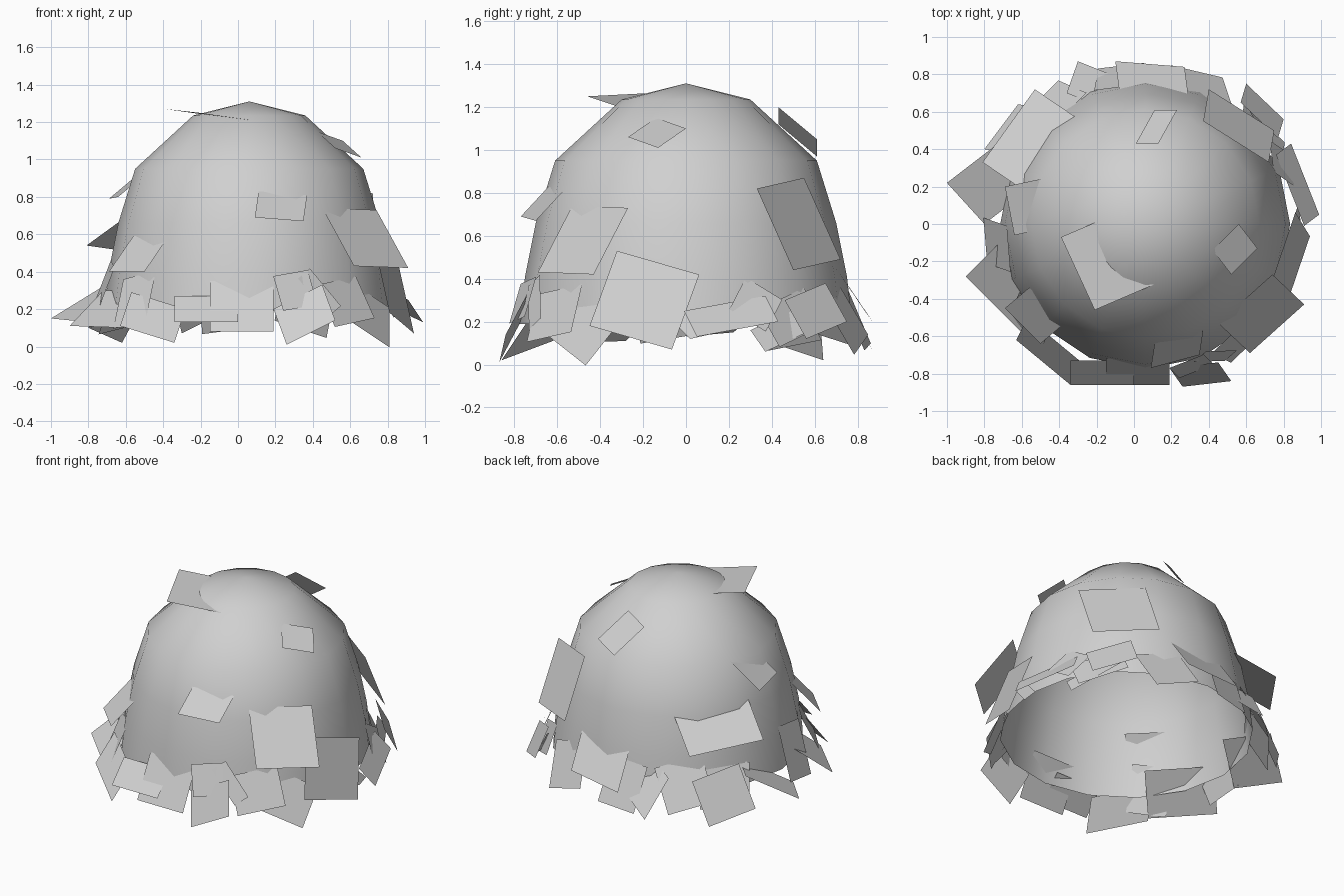
import bpy
import bmesh
from math import radians, sin, cos
from mathutils import Vector, Matrix

default_cube = bpy.data.objects.get("Cube")
if default_cube:
    bpy.data.objects.remove(default_cube, do_unlink=True)

grey = bpy.data.materials.new("plain grey")
grey.use_nodes = True
grey.diffuse_color = (0.63, 0.63, 0.63, 1)
grey.node_tree.nodes["Principled BSDF"].inputs["Base Color"].default_value = grey.diffuse_color

CENTRE = Vector((0.06, 0, 0))


def add_object(name, bm, smooth=False):
    """Turn a bmesh into a grey object in the scene."""
    mesh = bpy.data.meshes.new(name)
    for face in bm.faces:
        face.smooth = smooth
    bm.to_mesh(mesh)
    bm.free()
    mesh.materials.append(grey)
    obj = bpy.data.objects.new(name, mesh)
    bpy.context.collection.objects.link(obj)
    return obj


def add_card(name, corner, side_a, side_b):
    """Flat four-sided card from one corner and its two neighbours."""
    corner, side_a, side_b = Vector(corner), Vector(side_a), Vector(side_b)
    points = [corner, side_a, side_a + side_b - corner, side_b]
    # wind the face so that it looks away from the dome's core
    normal = (side_a - corner).cross(side_b - corner)
    middle = (side_a + side_b) / 2
    if normal.dot(middle - CENTRE - Vector((0, 0, 0.2))) < 0:
        points.reverse()
    bm = bmesh.new()
    bm.faces.new([bm.verts.new(p) for p in points])
    add_object(name, bm)


def add_hem_card(name, angle, height, wide, tall, roll, flare):
    """Card hung around the rim, rolled in its plane and flared outwards."""
    angle = radians(angle)
    outward = Vector((cos(angle), sin(angle), 0))
    tangent = Vector((-sin(angle), cos(angle), 0))
    flare = radians(flare)
    up = Vector((0, 0, cos(flare))) - outward * sin(flare)
    turn = Matrix.Rotation(radians(roll), 3, tangent.cross(up))
    across, along = turn @ tangent * wide, turn @ up * tall
    middle = CENTRE + outward * 0.8 + Vector((0, 0, height))
    corner = middle - (across + along) / 2
    add_card(name, corner, corner + across, corner + along)


# Open dome shell, lathed from a coarse profile
profile = [(0, 1.31), (0.3, 1.235), (0.61, 0.95), (0.7, 0.66), (0.75, 0.41), (0.775, 0.19)]
bm = bmesh.new()
verts = [bm.verts.new(CENTRE + Vector((r, 0, z))) for r, z in profile]
edges = [bm.edges.new(pair) for pair in zip(verts, verts[1:])]
bmesh.ops.spin(bm, geom=verts + edges, cent=CENTRE, axis=(0, 0, 1),
               angle=radians(360), steps=16)
bmesh.ops.remove_doubles(bm, verts=bm.verts, dist=0.001)
bmesh.ops.recalc_face_normals(bm, faces=bm.faces)
# an open shell: make sure the top faces point upwards
if max(bm.faces, key=lambda f: f.calc_center_median().z).normal.z < 0:
    bmesh.ops.reverse_faces(bm, faces=bm.faces)
add_object("dome_shell", bm, smooth=True)

# Loose cards lying on the dome
add_card("crown_card", (-0.21, -0.46, 1.25), (-0.39, -0.07, 1.27), (0.14, -0.31, 1.2))
add_card("upper_left_card", (0.42, -0.14, 1.15), (0.56, 0, 1.1), (0.52, -0.27, 1.06))
add_card("upper_back_card", (0.13, 0.43, 1.2), (0.23, 0.61, 1.05), (0.01, 0.43, 1.12))
add_card("front_card", (0.09, -0.77, 0.69), (0.35, -0.7, 0.67), (0.11, -0.64, 0.83))
add_card("front_left_card", (0.91, -0.43, 0.42), (0.62, -0.69, 0.43), (0.74, -0.27, 0.73))
add_card("back_left_card", (0.75, 0.5, 0.44), (0.4, 0.72, 0.49), (0.72, 0.33, 0.82))
add_card("right_card", (-0.69, 0.2, 0.79), (-0.64, -0.06, 0.8), (-0.5, 0.24, 0.95))
add_card("front_right_card", (-0.5, -0.64, 0.4), (-0.69, -0.45, 0.4), (-0.37, -0.53, 0.59))
add_card("back_right_card", (-0.53, 0.72, 0.5), (-0.81, 0.33, 0.54), (-0.31, 0.57, 0.66))

# Protruding cards that set the outline of the hem
add_card("front_rim_card", (-0.15, -0.86, 0.08), (0.19, -0.86, 0.08), (-0.15, -0.72, 0.35))
add_card("front_low_card", (-0.34, -0.86, 0.13), (0, -0.86, 0.13), (-0.34, -0.73, 0.27))
add_card("front_left_tip", (0.26, -0.87, 0.01), (0.52, -0.84, 0.14), (0.19, -0.77, 0.2))
add_card("front_right_tip", (-0.34, -0.86, 0.02), (-0.63, -0.62, 0.11), (-0.28, -0.74, 0.2))
add_card("right_front_tip", (-0.9, -0.28, 0.11), (-0.6, -0.58, 0.1), (-0.72, -0.1, 0.3))
add_card("right_tip", (-1, 0.22, 0.15), (-0.8, 0, 0.13), (-0.74, 0.42, 0.31))
add_card("right_back_tip", (-0.62, 0.64, 0.02), (-0.8, 0.4, 0.1), (-0.48, 0.62, 0.28))
add_card("back_right_tip", (-0.3, 0.87, 0.07), (-0.1, 0.79, 0.17), (-0.36, 0.7, 0.3))
add_card("back_rim_card", (-0.1, 0.87, 0.2), (0.27, 0.84, 0.24), (-0.08, 0.72, 0.42))
add_card("back_left_tip", (0.6, 0.75, 0.2), (0.8, 0.56, 0.12), (0.57, 0.65, 0.38))
add_card("left_back_strip", (0.81, 0.37, 0.06), (0.64, 0.67, 0.2), (0.79, 0.3, 0.16))
add_card("left_tip", (0.99, 0.05, 0.13), (0.84, 0.43, 0.2), (0.91, -0.01, 0.25))
add_card("left_strip", (0.83, -0.16, 0.3), (0.89, 0.02, 0.12), (0.82, -0.07, 0.32))

# Ragged filler cards: angle, height, width, length, roll, flare
hem = [
    (-140, 0.25, 0.25, 0.3, 12, 25), (-172, 0.28, 0.25, 0.35, -10, 20),
    (-72, 0.3, 0.2, 0.2, 10, 20), (-62, 0.29, 0.1, 0.26, 35, 20),
    (-50, 0.24, 0.3, 0.25, 10, 25), (-36, 0.17, 0.3, 0.27, -30, 25),
    (-14, 0.3, 0.42, 0.38, -16, 17), (24, 0.28, 0.2, 0.2, -35, 25),
    (38, 0.22, 0.32, 0.2, 20, 22), (68, 0.22, 0.3, 0.3, 20, 25),
    (100, 0.22, 0.25, 0.3, -8, 22), (128, 0.25, 0.3, 0.3, 15, 30),
    (146, 0.22, 0.32, 0.3, -10, 28),
]
for number, card in enumerate(hem, 1):
    add_hem_card(f"hem_card_{number}", *card)
